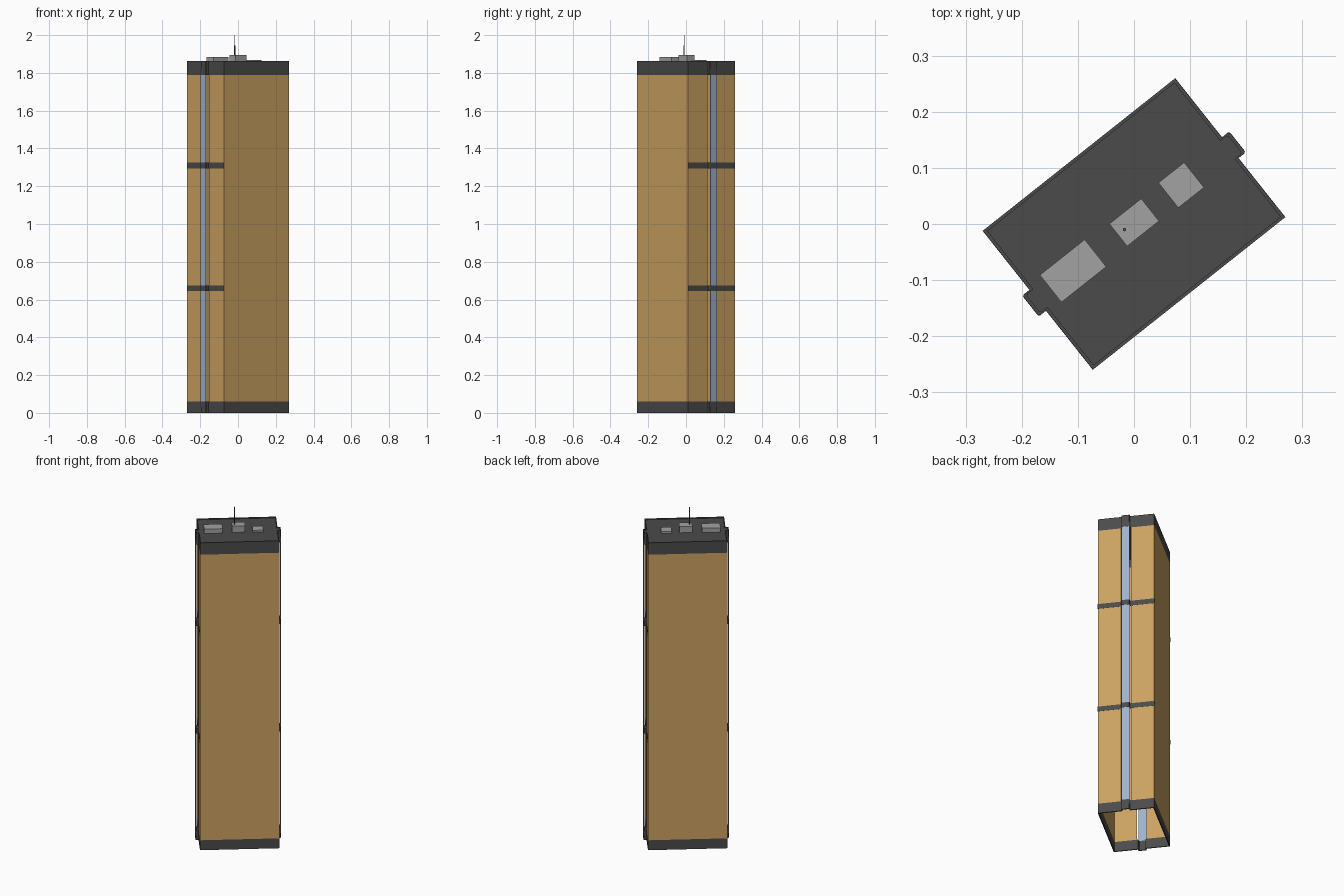
import bpy, bmesh, math
from mathutils import Matrix

if "Cube" in bpy.data.objects:
    bpy.data.objects.remove(bpy.data.objects["Cube"])

ROT = Matrix.Rotation(math.radians(38.4), 4, 'Z')
A, B, T = 0.2185, 0.158, 0.006      # half length, half width, wall thickness
BUMP, BW, SLOT = 0.0165, 0.0235, 0.027   # rail bump depth, half width, wall slot


def mat(name, r, g, b):
    m = bpy.data.materials.new(name)
    m.diffuse_color = (r, g, b, 1)
    m.use_nodes = True
    m.node_tree.nodes["Principled BSDF"].inputs["Base Color"].default_value = m.diffuse_color
    return m


TAN = mat("tan_panel", 0.60, 0.36, 0.12)
DARK = mat("charcoal", 0.07, 0.07, 0.07)
BLUE = mat("pale_blue", 0.35, 0.45, 0.60)
GREY = mat("light_grey", 0.36, 0.36, 0.36)
COPPER = mat("copper", 0.42, 0.22, 0.07)


def finish(bm, name, material):
    bmesh.ops.recalc_face_normals(bm, faces=bm.faces)
    bm.transform(ROT)
    me = bpy.data.meshes.new(name)
    bm.to_mesh(me)
    bm.free()
    me.materials.append(material)
    ob = bpy.data.objects.new(name, me)
    bpy.context.collection.objects.link(ob)
    return ob


def box(name, u0, u1, v0, v1, z0, z1, material):
    bm = bmesh.new()
    bmesh.ops.create_cube(bm, size=1)
    for v in bm.verts:
        v.co = ((u0 + u1) / 2 + v.co.x * (u1 - u0),
                (v0 + v1) / 2 + v.co.y * (v1 - v0),
                (z0 + z1) / 2 + v.co.z * (z1 - z0))
    return finish(bm, name, material)


def rod(name, u, v, r, z0, z1, material):
    bm = bmesh.new()
    bmesh.ops.create_cone(bm, cap_ends=True, segments=12, radius1=r, radius2=r, depth=z1 - z0,
                          matrix=Matrix.Translation((u, v, (z0 + z1) / 2)))
    return finish(bm, name, material)


def end_path(side, d):
    """End outline with a chamfered bump over the rail, shrunk inwards by d."""
    a, b, w, c = A - d, B - d, BW - d * 0.5, 0.003
    o = a + BUMP
    pts = [(a, -b), (a, -w), (o - c, -w), (o, -w + c),
           (o, w - c), (o - c, w), (a, w), (a, b)]
    return [(side * x, side * y) for x, y in pts]


def strip(name, outer, inner, z0, z1, closed, material):
    """Extruded wall between two matching outlines."""
    bm = bmesh.new()
    rows = [[bm.verts.new((x, y, z)) for x, y in path]
            for path, z in ((outer, z0), (outer, z1), (inner, z1), (inner, z0))]
    n = len(outer)
    for i in range(n if closed else n - 1):
        j = (i + 1) % n
        for k in range(4):
            p, q = rows[k], rows[(k + 1) % 4]
            bm.faces.new((p[i], p[j], q[j], q[i]))
    if not closed:
        for i in (0, n - 1):
            bm.faces.new([r[i] for r in rows])
    return finish(bm, name, material)


# Base and top collars
outer = end_path(1, 0) + end_path(-1, 0)
inner = end_path(1, T) + end_path(-1, T)
strip("base_collar", outer, inner, 0, 0.06, True, DARK)
strip("top_collar", outer, inner, 1.79, 1.862, True, DARK)

# Recessed deck closing the top, including the rail bumps
bm = bmesh.new()
f = bm.faces.new([bm.verts.new((x, y, 1.842)) for x, y in inner])
g = bmesh.ops.extrude_face_region(bm, geom=[f])
bmesh.ops.translate(bm, vec=(0, 0, 0.015), verts=[e for e in g["geom"] if isinstance(e, bmesh.types.BMVert)])
finish(bm, "top_deck", DARK)

# Wall panels, rails and strap bands
for s, side in ((1, "right"), (-1, "left")):
    lo, hi = sorted((s * B, s * (B - T)))
    box(f"long_panel_{side}", -A, A, lo, hi, 0.06, 1.79, TAN)
    u0, u1 = sorted((s * A, s * (A - T)))
    for t, half in ((1, "a"), (-1, "b")):
        v0, v1 = sorted((t * SLOT, t * (B - T)))
        box(f"end_panel_{side}_{half}", u0, u1, v0, v1, 0.06, 1.79, TAN)
    r0, r1 = sorted((s * (A + BUMP - 0.003), s * (A + BUMP - 0.0005)))
    box(f"rail_{side}", r0, r1, -0.022, 0.022, 0.03, 1.82, BLUE)
    for i, z in enumerate((0.645, 1.295)):
        strip(f"strap_{side}_{i}", end_path(s, -0.0005), end_path(s, 0.003), z, z + 0.03, False, DARK)

# Equipment boxes on the deck
for name, u, length, width, top in (("large_box", -0.137, 0.102, 0.062, 1.884),
                                    ("middle_box", 0.002, 0.0725, 0.051, 1.895),
                                    ("low_box", 0.109, 0.0585, 0.057, 1.868)):
    box(name, u - length / 2, u + length / 2, 0.002 - width / 2, 0.002 + width / 2, 1.856, top, GREY)

# Antenna
rod("antenna_base", -0.0195, 0.0027, 0.003, 1.89, 1.945, DARK)
rod("antenna_tip", -0.0195, 0.0027, 0.0018, 1.945, 2.0, COPPER)
